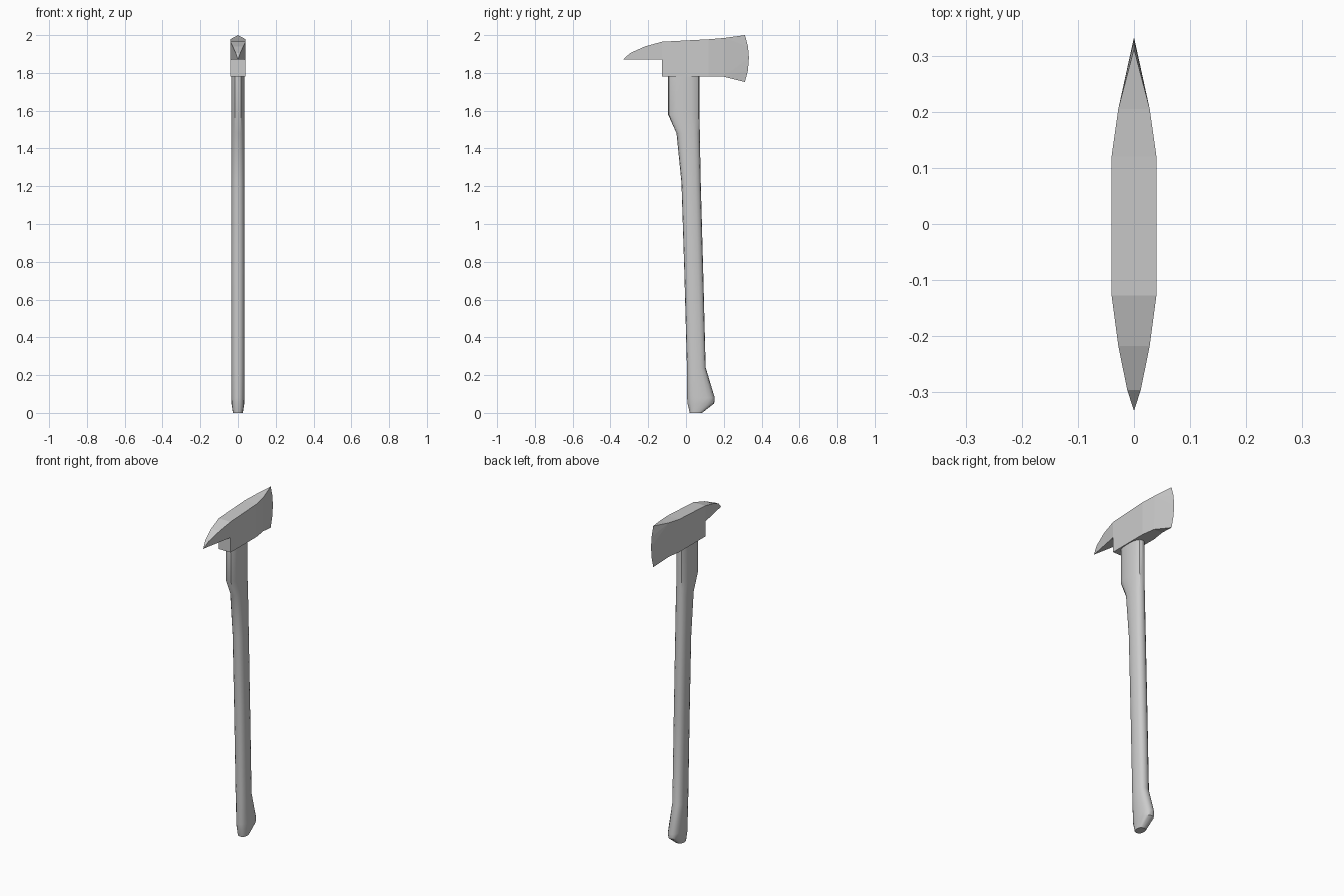
import bpy, bmesh
from math import sin, cos, tau

if "Cube" in bpy.data.objects:
    bpy.data.objects.remove(bpy.data.objects["Cube"])


def finish(name, bm):
    bmesh.ops.recalc_face_normals(bm, faces=bm.faces)
    mesh = bpy.data.meshes.new(name)
    bm.to_mesh(mesh)
    bm.free()
    obj = bpy.data.objects.new(name, mesh)
    bpy.context.collection.objects.link(obj)
    return obj


# Axe head: outline as (y, z, half width), pick tip first, along the top to the blade
outline = [(-.333, 1.87, 0), (-.296, 1.905, .012), (-.217, 1.94, .028),
           (-.127, 1.965, .04), (.12, 1.978, .04), (.205, 1.985, .028),
           (.312, 2, 0), (.328, 1.94, 0), (.333, 1.88, 0), (.328, 1.815, 0),
           (.312, 1.752, 0), (.2, 1.78, .028), (.12, 1.78, .04),
           (-.127, 1.78, .04), (-.127, 1.87, .04)]
sides = [(0, 1, 2, 3, 14), (3, 4, 12, 13, 14), (4, 5, 11, 12),
         (5, 6, 7), (5, 7, 8), (5, 8, 11), (11, 8, 9), (11, 9, 10)]
bm = bmesh.new()
right = [bm.verts.new((w, y, z)) for y, z, w in outline]
left = [bm.verts.new((-w, y, z)) if w else right[i]
        for i, (y, z, w) in enumerate(outline)]
for half in (left, right):
    for side in sides:
        bm.faces.new([half[i] for i in side])
for i in range(len(outline)):
    j = (i + 1) % len(outline)
    rim = list(dict.fromkeys([left[i], left[j], right[j], right[i]]))
    if len(rim) > 2:
        bm.faces.new(rim)
finish("axe_head", bm)

# Handle: lofted rounded sections as (z, y min, y max, half width)
sections = [(0, .02, .085, .026), (.05, .008, .149, .034), (.08, .006, .152, .035),
            (.24, .005, .104, .035), (.75, -.009, .091, .035),
            (1.22, -.024, .078, .035), (1.48, -.05, .073, .035),
            (1.58, -.095, .072, .035), (1.785, -.095, .072, .035)]
N = 16


def rounded(v):
    return abs(v) ** .8 * (1 if v > 0 else -1)


bm = bmesh.new()
rings = []
for z, y0, y1, w in sections:
    rings.append([bm.verts.new((w * rounded(cos(tau * k / N)),
                                (y0 + y1) / 2 + (y1 - y0) / 2 * rounded(sin(tau * k / N)), z))
                  for k in range(N)])
for a, b in zip(rings, rings[1:]):
    for k in range(N):
        m = (k + 1) % N
        bm.faces.new((a[k], a[m], b[m], b[k]))
bm.faces.new(rings[0])
bm.faces.new(rings[-1])
handle = finish("handle", bm)
bpy.context.view_layer.objects.active = handle
handle.select_set(True)
bpy.ops.object.shade_smooth_by_angle(angle=.6)
